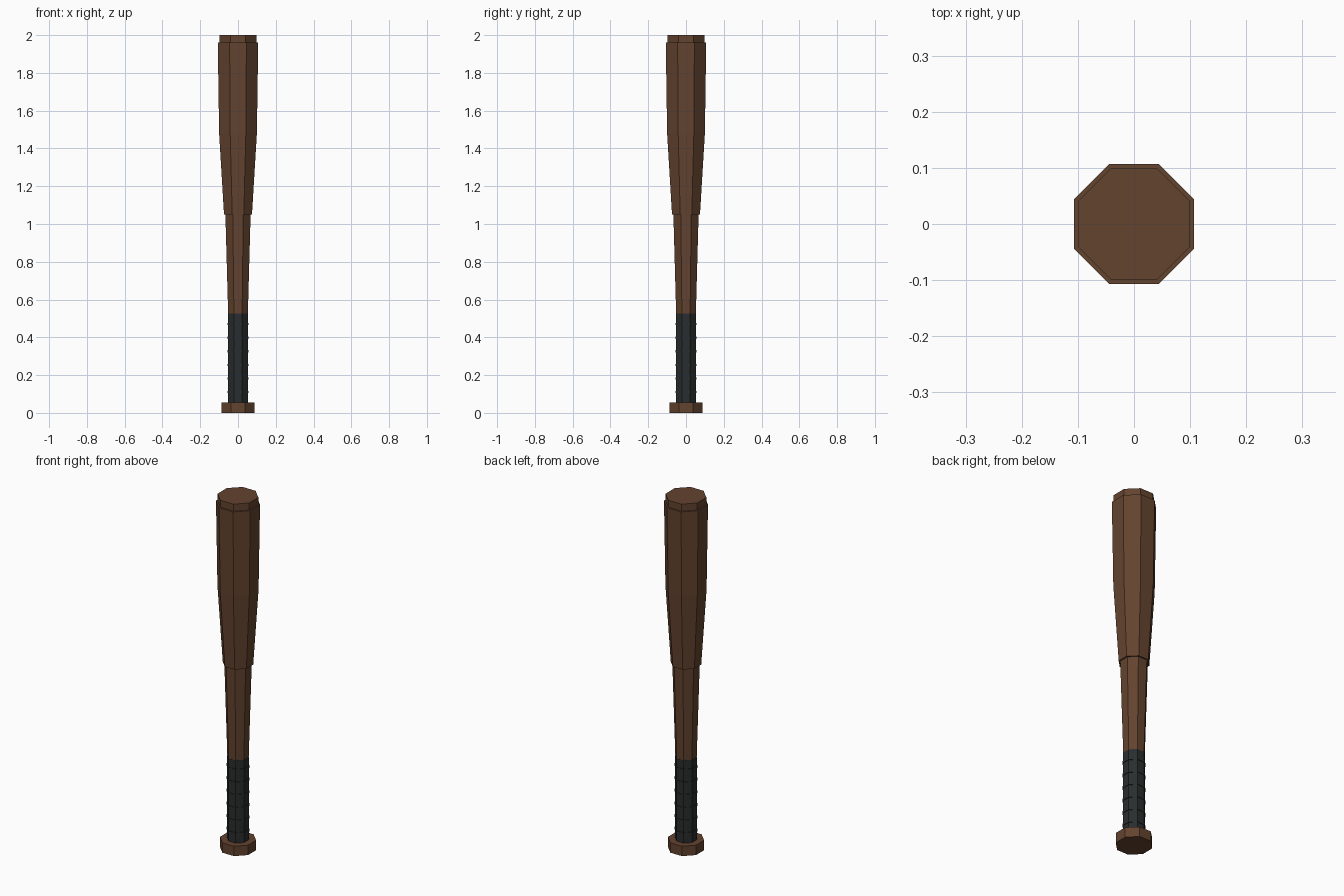
import bpy
import bmesh
from math import cos, sin, pi

cube = bpy.data.objects.get("Cube")
if cube:
    bpy.data.objects.remove(cube, do_unlink=True)

SIDES = 8


def material(name, color):
    mat = bpy.data.materials.new(name)
    mat.use_nodes = True
    mat.diffuse_color = (*color, 1)
    bsdf = mat.node_tree.nodes["Principled BSDF"]
    bsdf.inputs["Base Color"].default_value = (*color, 1)
    bsdf.inputs["Roughness"].default_value = 0.8
    return mat


def lathe(name, profile, mat):
    """Closed eight-sided solid from (flat-to-centre distance, height) pairs."""
    bm = bmesh.new()
    rings = []
    for apothem, z in profile:
        r = apothem / cos(pi / SIDES)
        angles = [(i + 0.5) * 2 * pi / SIDES for i in range(SIDES)]
        rings.append([bm.verts.new((r * cos(a), r * sin(a), z)) for a in angles])
    for low, high in zip(rings, rings[1:]):
        for i in range(SIDES):
            j = (i + 1) % SIDES
            bm.faces.new((low[i], low[j], high[j], high[i]))
    bm.faces.new(rings[0][::-1])
    bm.faces.new(rings[-1])
    mesh = bpy.data.meshes.new(name)
    bm.to_mesh(mesh)
    bm.free()
    mesh.materials.append(mat)
    obj = bpy.data.objects.new(name, mesh)
    bpy.context.collection.objects.link(obj)
    return obj


wood = material("brown wood", (0.125, 0.056, 0.028))
wrap = material("black grip wrap", (0.023, 0.026, 0.027))

# Knob, tapered handle, barrel and end cap
lathe("knob", [(0.088, 0), (0.088, 0.056)], wood)
lathe("handle", [(0.052, 0.52), (0.067, 1.06)], wood)
lathe("barrel", [(0.074, 1.05), (0.1, 1.48), (0.107, 1.96)], wood)
lathe("end_cap", [(0.099, 1.95), (0.099, 2.0)], wood)

# Wrapped grip with thin raised bands
lathe("grip", [(0.053, 0.05), (0.053, 0.525)], wrap)
for k in range(6):
    z = 0.11 + 0.072 * k
    lathe(f"grip_band_{k + 1}", [(0.056, z - 0.006), (0.056, z + 0.006)], wrap)
